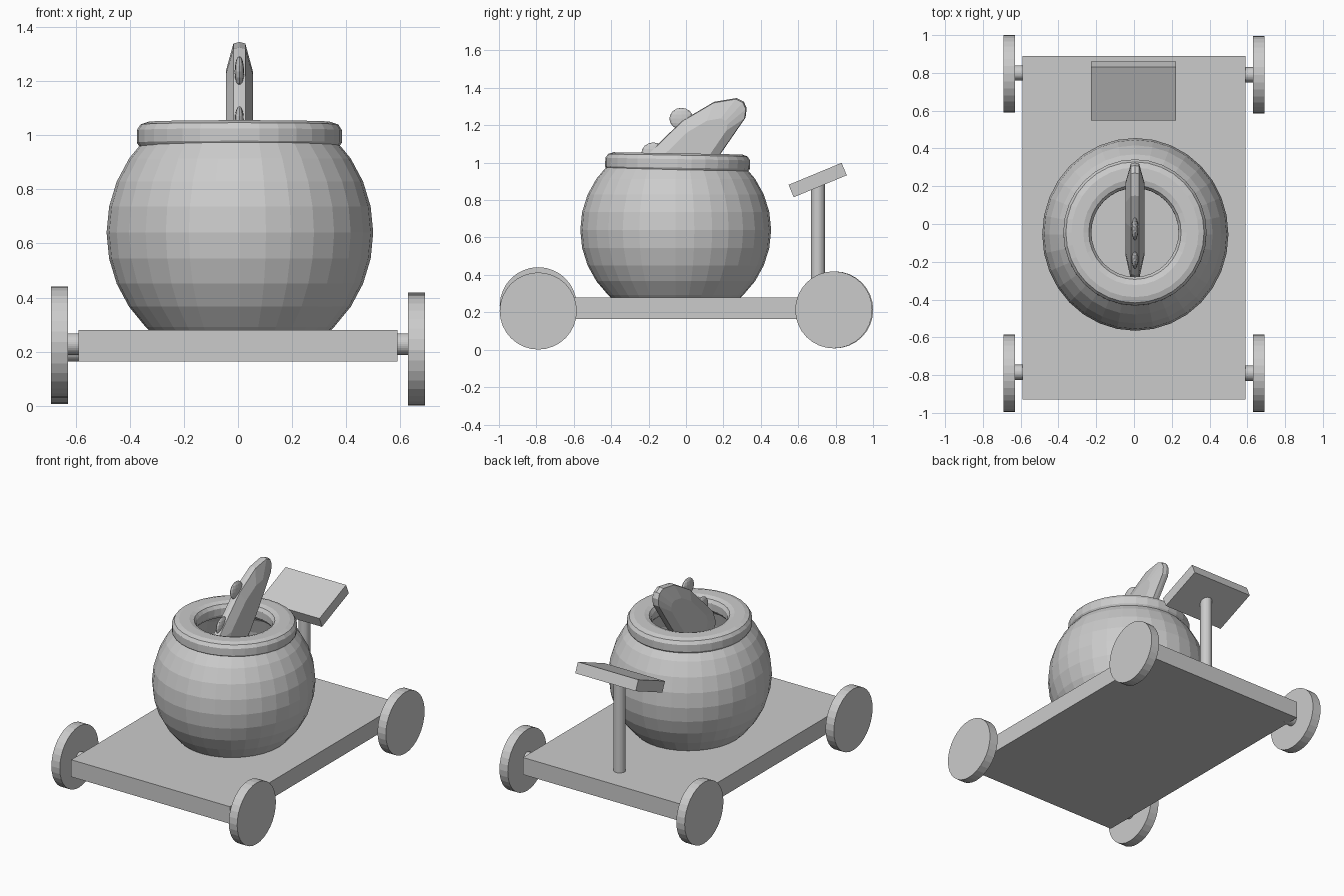
import bpy, bmesh
from math import sin, cos, pi, radians, sqrt
from mathutils import Matrix

if "Cube" in bpy.data.objects:
    bpy.data.objects.remove(bpy.data.objects["Cube"])


def finish(name, bm):
    bmesh.ops.recalc_face_normals(bm, faces=bm.faces)
    me = bpy.data.meshes.new(name)
    bm.to_mesh(me)
    bm.free()
    ob = bpy.data.objects.new(name, me)
    bpy.context.collection.objects.link(ob)
    return ob


def box(name, loc, size, tilt=0):
    bm = bmesh.new()
    bmesh.ops.create_cube(bm, size=1, matrix=Matrix.Diagonal((*size, 1)))
    ob = finish(name, bm)
    ob.location, ob.rotation_euler = loc, (tilt, 0, 0)
    return ob


def cylinder(name, loc, r, length, along_x=False, segments=32):
    bm = bmesh.new()
    bmesh.ops.create_cone(bm, cap_ends=True, segments=segments, radius1=r, radius2=r, depth=length)
    ob = finish(name, bm)
    ob.location = loc
    if along_x:
        ob.rotation_euler = (0, pi / 2, 0)
    return ob


def lathe(name, profile, loc, scale=(1, 1, 1), tilt=0, closed=False, n=32):
    """Revolve (radius, z) points; radius 0 becomes a pole."""
    bm = bmesh.new()
    rings = [[bm.verts.new((r * cos(2 * pi * i / n), r * sin(2 * pi * i / n), z)) for i in range(n)]
             for r, z in profile]
    pairs = list(zip(rings, rings[1:])) + ([(rings[-1], rings[0])] if closed else [])
    for a, b in pairs:
        for i in range(n):
            j = (i + 1) % n
            bm.faces.new((a[i], a[j], b[j], b[i]))
    bmesh.ops.remove_doubles(bm, verts=bm.verts, dist=1e-5)
    ob = finish(name, bm)
    ob.location, ob.scale, ob.rotation_euler = loc, scale, (tilt, 0, 0)
    return ob


# Cart deck
box("deck", (0, -0.02, 0.222), (1.18, 1.82, 0.115))

# Wheels with short axle stubs: side, y, wheel height, axle height
for label, s, y, zw, za in (("front_left", -1, -0.79, 0.235, 0.228), ("front_right", 1, -0.79, 0.207, 0.228),
                            ("back_left", -1, 0.795, 0.213, 0.203), ("back_right", 1, 0.79, 0.213, 0.228)):
    cylinder("wheel_" + label, (s * 0.66, y, zw), 0.206, 0.062, True)
    cylinder("axle_" + label, (s * 0.605, y + (0.005 if s < 0 else 0), za), 0.04, 0.09, True)

# Round pot: truncated sphere with a flat base
R = 0.493
body = [(0, -0.362), (sqrt(R * R - 0.362 ** 2), -0.362)]
body += [(R * cos(a), R * sin(a)) for a in (k * pi / 16 for k in range(-4, 5))]
lathe("pot_body", body, (0.007, -0.055, 0.64), (1, 1.035, 1))


# Rolled rim: rounded-square section
def soft(v):
    return abs(v) ** 0.65 * (1 if v > 0 else -1)


section = [(0.305 + 0.076 * soft(cos(a)), 0.055 * soft(sin(a))) for a in ((k + 0.5) * pi / 6 for k in range(12))]
lathe("pot_rim", section, (0.005, -0.045, 0.996), (1, 1.02, 1), radians(-1), True)

# Flat tongue-shaped stick leaning in the pot: bevelled edge band around raised sides
outline = [(0.27, 1.345), (0.31, 1.325), (0.325, 1.29), (0.318, 1.24), (0.18, 1.04), (0.06, 0.88), (-0.06, 0.77),
           (-0.18, 0.74), (-0.27, 0.80), (-0.30, 0.90), (-0.27, 0.98), (-0.20, 1.05), (-0.02, 1.225), (0.15, 1.325)]
cy, cz = 0.05, 1.06
bm = bmesh.new()
rings = [[bm.verts.new((x, cy + (y - cy) * k, cz + (z - cz) * k)) for y, z in outline]
         for x, k in ((-0.05, 0.62), (-0.022, 0.98), (0, 1), (0.022, 0.98), (0.05, 0.62))]
for a, b in zip(rings, rings[1:]):
    for i in range(len(a)):
        j = (i + 1) % len(a)
        bm.faces.new((a[i], a[j], b[j], b[i]))
bm.faces.new(rings[0])
bm.faces.new(rings[-1])
finish("stick", bm).location = (0.005, 0, 0)

# Small rounded knobs on the upper edge of the stick
for i, (y, z) in enumerate(((-0.025, 1.235), (-0.175, 1.05))):
    bm = bmesh.new()
    bmesh.ops.create_uvsphere(bm, u_segments=12, v_segments=8, radius=0.058)
    ob = finish(f"stick_knob_{i + 1}", bm)
    ob.location, ob.scale = (0.005, y, z), (0.3, 1.1, 1)

# Stand with tilted tray
cylinder("stand_post", (0, 0.705, 0.58), 0.037, 0.62)
box("tray", (-0.003, 0.704, 0.907), (0.45, 0.307, 0.072), radians(22.5))
